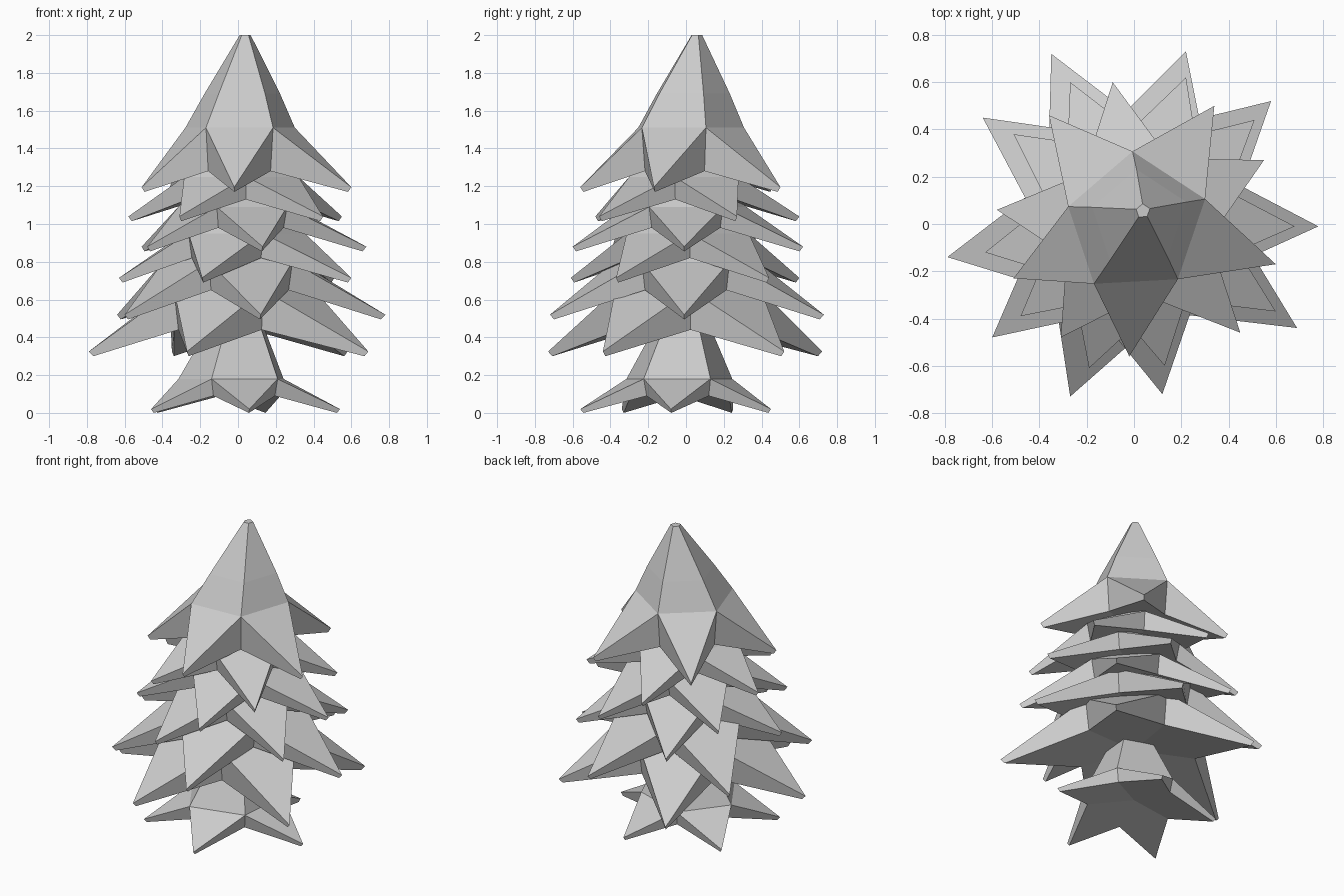
import bpy, bmesh
from mathutils import Vector

if "Cube" in bpy.data.objects:
    bpy.data.objects.remove(bpy.data.objects["Cube"])


def star_tier(name, tips, z_tip, z_valley, z_under, rings, z_lip=0.025, pull=0.64):
    """Five-pointed skirt: body rings above, sloping points, thin lip, star underside.
    rings: (z, scale toward axis, centre x, centre y), from the valleys upward."""
    bm = bmesh.new()
    n = len(tips)
    pts = [Vector(t) for t in tips]
    mids = [(pts[i] + pts[(i + 1) % n]) / 2 * pull for i in range(n)]

    def add(p, z):
        return bm.verts.new((p.x, p.y, z))

    tip_u = [add(p, z_tip) for p in pts]
    tip_l = [add(p * 0.97, z_tip - z_lip) for p in pts]
    val_u = [add(p, z_valley) for p in mids]
    val_l = [add(p * 0.93, z_under) for p in mids]
    base = bm.verts.new((0, 0, z_under + 0.01))

    for i in range(n):
        h = i - 1
        # top of each point, its two side walls, blunt end and underside
        bm.faces.new((val_u[h], tip_u[i], val_u[i]))
        bm.faces.new((tip_u[i], tip_l[i], val_l[i], val_u[i]))
        bm.faces.new((val_u[h], val_l[h], tip_l[i], tip_u[i]))
        bm.faces.new((val_l[h], base, val_l[i], tip_l[i]))

    # body rising from the valleys
    low = val_u
    for z, s, cx, cy in rings:
        c = Vector((cx, cy))
        ring = [add(c + p * s, z) for p in mids]
        for i in range(n):
            bm.faces.new((low[i - 1], low[i], ring[i], ring[i - 1]))
        low = ring
    bm.faces.new(low)

    bmesh.ops.remove_doubles(bm, verts=bm.verts, dist=1e-5)
    bmesh.ops.recalc_face_normals(bm, faces=bm.faces)
    me = bpy.data.meshes.new(name)
    bm.to_mesh(me)
    bm.free()
    ob = bpy.data.objects.new(name, me)
    bpy.context.collection.objects.link(ob)
    return ob


# crown with pointed top
star_tier("crown",
          [(-0.02, -0.56), (0.60, -0.17), (0.34, 0.50), (-0.36, 0.46), (-0.51, -0.23)],
          1.195, 1.51, 1.28,
          [(1.69, 0.69, 0.015, 0.02), (2.0, 0.10, 0.037, 0.055)])

# branch tiers, top to bottom
tiers = [
    ([(0.45, -0.46), (0.55, 0.27), (-0.09, 0.60), (-0.58, 0.06), (-0.31, -0.48)],
     1.04, 1.25, 1.13),
    ([(0.13, -0.60), (0.68, -0.13 + 0.12), (0.22, 0.62), (-0.51, 0.38), (-0.48, -0.39)],
     0.88, 1.09, 0.98),
    ([(0.60, -0.37), (0.51, 0.44), (-0.27, 0.60), (-0.63, -0.12), (-0.19, -0.61)],
     0.715, 0.95, 0.82),
    ([(0.12, -0.72), (0.78, -0.01), (0.22, 0.73), (-0.64, 0.45), (-0.60, -0.48)],
     0.52, 0.80, 0.65),
    ([(0.69, -0.44), (0.58, 0.52), (-0.35, 0.72), (-0.79, -0.14), (-0.27, -0.73)],
     0.325, 0.65, 0.44),
]
for k, (tips, zt, zv, zu) in enumerate(tiers):
    star_tier(f"branch_tier_{k + 1}", tips, zt, zv, zu, [(zv + 0.13, 0.55, 0, 0)])

# trunk with spreading roots
star_tier("trunk",
          [(0.06, -0.56), (0.54, -0.08), (0.15, 0.45), (-0.44, 0.25), (-0.46, -0.34)],
          0.02, 0.18, 0.09, [(0.47, 0.5, 0.01, 0.0)], z_lip=0.02, pull=0.7)
